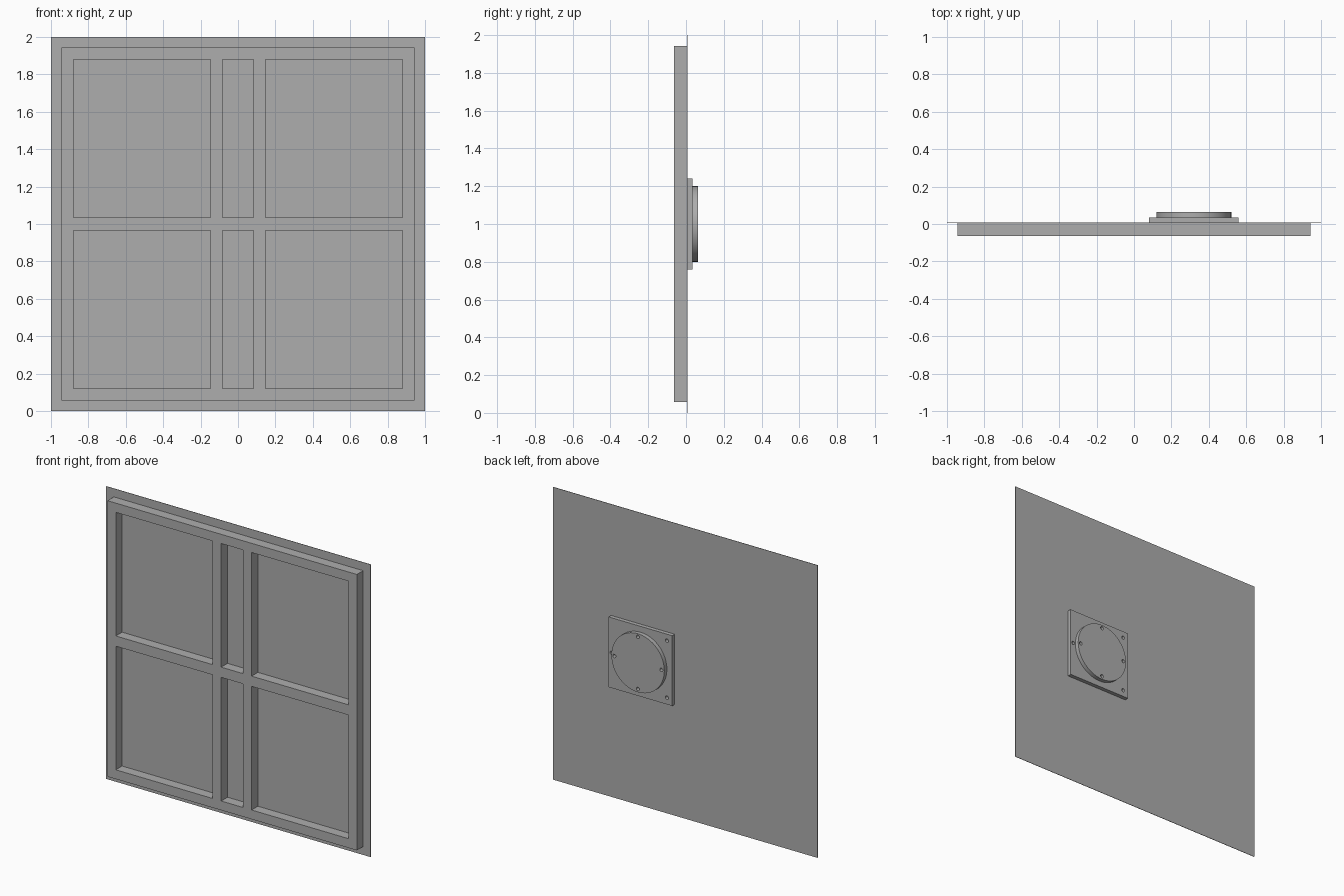
import bpy
import bmesh
from math import cos, sin, tau, radians

cube = bpy.data.objects.get("Cube")
if cube:
    bpy.data.objects.remove(cube, do_unlink=True)

grey = bpy.data.materials.new("plain grey")
grey.use_nodes = True
colour = (0.42, 0.42, 0.42, 1)
grey.diffuse_color = colour
grey.node_tree.nodes["Principled BSDF"].inputs["Base Color"].default_value = colour


def rect(x0, x1, z0, z1):
    return [(x0, z0), (x1, z0), (x1, z1), (x0, z1)]


def circle(x, z, r, n):
    return [(x + r * cos(tau * i / n), z + r * sin(tau * i / n)) for i in range(n)]


def slab(name, loops, y0, y1):
    """Upright slab from an outline and hole loops in x, z, between two depths."""
    curve = bpy.data.curves.new(name + "_outline", "CURVE")
    curve.dimensions = "2D"
    curve.fill_mode = "BOTH"
    curve.extrude = (y1 - y0) / 2
    for loop in loops:
        spline = curve.splines.new("POLY")
        spline.points.add(len(loop) - 1)
        for point, (x, z) in zip(spline.points, loop):
            point.co = (x, z, 0, 1)
        spline.use_cyclic_u = True
    temp = bpy.data.objects.new(name + "_outline", curve)
    bpy.context.collection.objects.link(temp)
    bpy.context.view_layer.update()
    deps = bpy.context.evaluated_depsgraph_get()
    mesh = bpy.data.meshes.new_from_object(temp.evaluated_get(deps))
    bpy.data.objects.remove(temp, do_unlink=True)

    # Weld caps to sides and merge flat triangles
    bm = bmesh.new()
    bm.from_mesh(mesh)
    bmesh.ops.remove_doubles(bm, verts=bm.verts, dist=0.0002)
    bmesh.ops.recalc_face_normals(bm, faces=bm.faces)
    for v in bm.verts:
        x, z, depth = v.co
        v.co = (x, (y0 + y1) / 2 - depth, z)
    bm.to_mesh(mesh)
    bm.free()

    mesh.name = name
    mesh.materials.clear()
    mesh.materials.append(grey)
    obj = bpy.data.objects.new(name, mesh)
    bpy.context.collection.objects.link(obj)
    bpy.ops.object.select_all(action="DESELECT")
    obj.select_set(True)
    bpy.context.view_layer.objects.active = obj
    bpy.ops.object.shade_smooth_by_angle(angle=radians(30))
    return obj


# Depths of the layers, front to back
FRONT, PANEL, PLATE, DISC, BACK = -0.063, 0.005, 0.008, 0.035, 0.063

# Thin square back panel
slab("panel", [rect(-1, 1, 0, 2)], PANEL, PLATE)

# Front frame with three columns and two rows of openings
openings = [rect(x0, x1, z0, z1)
            for x0, x1 in ((-0.88, -0.147), (-0.083, 0.083), (0.147, 0.88))
            for z0, z1 in ((0.12, 0.965), (1.035, 1.88))]
slab("frame", [rect(-0.943, 0.943, 0.057, 1.943)] + openings, FRONT, PANEL)

# Square mounting plate with three screw holes
CX, CZ, HOLE = 0.32, 1.0, 0.012
plate_holes = [circle(x, z, HOLE, 16)
               for x, z in ((0.12, 1.195), (0.12, 0.805), (0.538, CZ))]
slab("mounting_plate", [rect(CX - 0.24, CX + 0.24, CZ - 0.24, CZ + 0.24)] + plate_holes,
     PLATE, DISC)

# Round cover with four screw holes
cover_holes = [circle(x, z, HOLE, 16) for x, z in circle(CX, CZ, 0.178, 4)]
slab("round_cover", [circle(CX, CZ, 0.2, 64)] + cover_holes, DISC, BACK)
